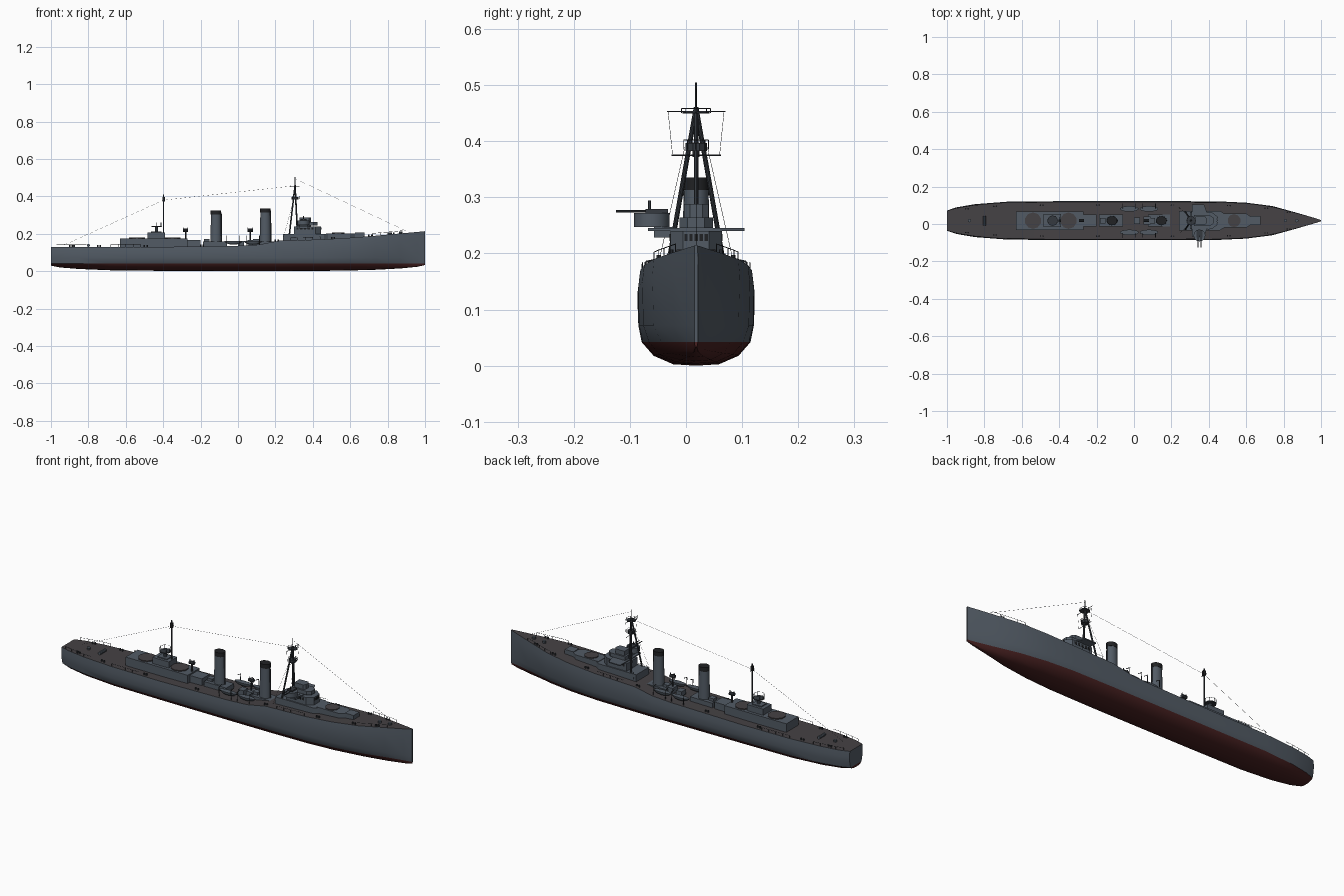
import bpy, bmesh, math
from mathutils import Vector, Matrix

cube = bpy.data.objects.get("Cube")
if cube:
    bpy.data.objects.remove(cube, do_unlink=True)

CENTRE_Y = 0.018  # ship centreline; a side mount makes the bounds uneven


def material(name, rgb):
    m = bpy.data.materials.new(name)
    m.use_nodes = True
    m.diffuse_color = (*rgb, 1)
    m.node_tree.nodes["Principled BSDF"].inputs["Base Color"].default_value = (*rgb, 1)
    return m


GREY = material("slate grey", (0.085, 0.105, 0.13))
DECK = material("deck brown grey", (0.06, 0.054, 0.058))
RED = material("bottom red", (0.065, 0.015, 0.015))
DARK = material("near black", (0.015, 0.016, 0.018))
STEEL = material("dark steel", (0.035, 0.041, 0.05))


def finish(name, bm, *mats, smooth=False):
    bmesh.ops.recalc_face_normals(bm, faces=bm.faces)
    me = bpy.data.meshes.new(name)
    bm.to_mesh(me)
    bm.free()
    for m in mats:
        me.materials.append(m)
    ob = bpy.data.objects.new(name, me)
    bpy.context.collection.objects.link(ob)
    ob.location.y = CENTRE_Y
    if smooth:
        bpy.ops.object.select_all(action='DESELECT')
        ob.select_set(True)
        bpy.context.view_layer.objects.active = ob
        bpy.ops.object.shade_smooth_by_angle(angle=math.radians(35))
    return ob


def add_box(bm, x0, x1, y0, y1, z0, z1):
    mat = Matrix.Translation(((x0 + x1) / 2, (y0 + y1) / 2, (z0 + z1) / 2))
    bmesh.ops.create_cube(bm, size=1, matrix=mat @ Matrix.Diagonal((x1 - x0, y1 - y0, z1 - z0, 1)))


def box(name, x0, x1, y0, y1, z0, z1, mat=GREY):
    bm = bmesh.new()
    add_box(bm, x0, x1, y0, y1, z0, z1)
    return finish(name, bm, mat)


def add_rod(bm, a, b, r, r2=None, sides=6):
    a, b = Vector(a), Vector(b)
    turn = (b - a).to_track_quat('Z', 'Y').to_matrix().to_4x4()
    bmesh.ops.create_cone(bm, cap_ends=True, segments=sides, radius1=r,
                          radius2=r if r2 is None else r2, depth=(b - a).length,
                          matrix=Matrix.Translation((a + b) / 2) @ turn)


def rods(name, pairs, r, mat=STEEL, sides=6):
    bm = bmesh.new()
    for a, b in pairs:
        add_rod(bm, a, b, r, sides=sides)
    return finish(name, bm, mat, smooth=sides > 8)


def prism(name, outline, z0, z1, mat=GREY):
    bm = bmesh.new()
    face = bm.faces.new([bm.verts.new((x, y, z0)) for x, y in outline])
    ext = bmesh.ops.extrude_face_region(bm, geom=[face])
    bmesh.ops.translate(bm, vec=(0, 0, z1 - z0),
                        verts=[v for v in ext["geom"] if isinstance(v, bmesh.types.BMVert)])
    return finish(name, bm, mat)


def house(name, x0, x1, w, z0, z1, nose=0.0):
    # deckhouse with a chamfered forward end
    return prism(name, [(x0, -w), (x1 - nose, -w), (x1, -w / 2), (x1, w / 2), (x1 - nose, w), (x0, w)], z0, z1)


def ring(cx, cy, r, z, n=8):
    pts = [(cx + r * math.cos(i * math.tau / n), cy + r * math.sin(i * math.tau / n), z) for i in range(n)]
    return list(zip(pts, pts[1:] + pts[:1]))


def railing(name, cx, cy, r, z, h):
    posts = [(a, (a[0], a[1], z + h)) for a, _ in ring(cx, cy, r, z)]
    rods(name, posts + ring(cx, cy, r, z + h), 0.0008)


# Hull stations: x, deck half-beam, waterline half-beam, deck height, keel height
STATIONS = [(-1, .054, .045, .13, .03), (-.95, .071, .064, .13, .02), (-.85, .088, .083, .13, .012),
            (-.68, .101, .096, .13, .005), (-.4, .104, .097, .13, .002), (0, .104, .097, .136, 0),
            (.11, .104, .097, .142, 0), (.22, .104, .097, .163, 0), (.45, .103, .095, .17, .002),
            (.6, .096, .084, .179, .004), (.74, .078, .062, .19, .008), (.87, .042, .03, .202, .015),
            (.96, .016, .009, .21, .024), (1, .003, .003, .214, .033)]


def deck_at(x):
    for a, b in zip(STATIONS, STATIONS[1:]):
        if x <= b[0]:
            t = (x - a[0]) / (b[0] - a[0])
            return a[1] + t * (b[1] - a[1]), a[3] + t * (b[3] - a[3])
    return STATIONS[-1][1], STATIONS[-1][3]


def half_section(bd, bw, zd, zk):
    zw = 0.042
    low = [(0, 0), (.42, .06), (.78, .42), (1, 1)]
    pts = [(bw * f, zk + (zw - zk) * t) for f, t in low]
    return pts + [(bw + (bd - bw) * .85, .072), (bd, zd - .03), (bd * .965, zd)]


bm = bmesh.new()
loops = []
for x, *dims in STATIONS:
    half = half_section(*dims)
    full = [(-y, z) for y, z in reversed(half)] + half[1:]
    loops.append([bm.verts.new((x, y, z)) for y, z in full])
count = len(loops[0])
for a, b in zip(loops, loops[1:]):
    for i in range(count):
        j = (i + 1) % count
        f = bm.faces.new((a[i], a[j], b[j], b[i]))
        f.material_index = 2 if i == count - 1 else int(3 <= i <= count - 5)
for ends in (loops[0], loops[-1]):
    bm.faces.new(ends[3:-3]).material_index = 1
    bm.faces.new(ends[:4] + ends[-4:])
finish("hull", bm, GREY, RED, DECK, smooth=True)

# Aft deckhouse with round dark gun pads and control house
house("aft_deckhouse", -.63, -.27, .05, .125, .175)
house("aft_deckhouse_step", -.27, -.2, .032, .125, .168)
for label, x in (("aft", -.54), ("forward", -.35)):
    rods("gun_pad_" + label, [((x, 0, .174), (x, 0, .18))], .044, DECK, 10)
box("aft_control_house", -.485, -.39, -.035, .035, .175, .207)
box("aft_control_roof", -.465, -.41, -.022, .022, .207, .212)
rods("aft_platform_post", [((-.435, 0, .21), (-.435, 0, .24))], .008, GREY, 10)
rods("aft_platform", [((-.435, 0, .237), (-.435, 0, .242))], .028, STEEL, 10)
railing("aft_platform_rail", -.435, 0, .027, .24, .02)
rods("aft_mast", [((-.398, 0, .175), (-.398, 0, .41))], .0035)
rods("aft_mast_yard", [((-.398, -.02, .375), (-.398, .02, .375))], .0012)
box("aft_mast_flag", -.403, -.391, -.006, .006, .372, .398, DARK)

# Funnels with black tops, on low casings
for label, x, top in (("aft", -.118, .325), ("forward", .146, .335)):
    house("casing_" + label, x - .07, x + .06, .032, .125, .158)
    box("engine_vent_" + label, x - .065, x - .035, -.014, .014, .158, .172)
    bm = bmesh.new()
    add_rod(bm, (x, 0, .14), (x, 0, top - .022), .03, .0265, 20)
    bmesh.ops.scale(bm, vec=(1, .84, 1), verts=bm.verts)
    finish("funnel_" + label, bm, GREY, smooth=True)
    bm = bmesh.new()
    add_rod(bm, (x, 0, top - .022), (x, 0, top), .028, .028, 20)
    bmesh.ops.scale(bm, vec=(1, .84, 1), verts=bm.verts)
    finish("funnel_cap_" + label, bm, DARK, smooth=True)
    rods("funnel_pipe_" + label, [((x + .03, 0, .15), (x + .028, 0, top - .01))], .003)

# Midship boxes and light gun mounts
box("midship_house_aft", 0, .032, -.018, .018, .13, .162)
box("midship_house_forward", .05, .088, -.022, .022, .13, .168)
for label, x in (("aft", -.28), ("middle", .065)):
    rods("light_mount_post_" + label, [((x, 0, .15), (x, 0, .212))], .004)
    rods("light_mount_" + label, [((x - .014, 0, .22), (x + .014, 0, .22))], .009, STEEL, 10)
    rods("light_barrels_" + label, [((x + s, 0, .22), (x + s, 0, .235)) for s in (-.012, .012)], .002)

# Ship's boats and their davits, both sides
for side, s in (("right", -1), ("left", 1)):
    for label, x in (("aft", -.025), ("forward", .08)):
        bm = bmesh.new()
        bmesh.ops.create_uvsphere(bm, u_segments=14, v_segments=8, radius=1,
                                  matrix=Matrix.Translation((x, s * .063, .162)) @ Matrix.Diagonal((.05, .015, .02, 1)))
        cut = bmesh.ops.bisect_plane(bm, geom=bm.verts[:] + bm.edges[:] + bm.faces[:], plane_co=(0, 0, .162),
                                     plane_no=(0, 0, 1), clear_outer=True)
        bmesh.ops.contextual_create(bm, geom=[e for e in cut["geom_cut"] if isinstance(e, bmesh.types.BMEdge)])
        finish(f"boat_{label}_{side}", bm, GREY, smooth=True)
        arms = []
        for d in (-.035, .035):
            p, q, r = [(x + d, s * y, z) for y, z in ((.088, .13), (.09, .185), (.066, .19))]
            arms += [(p, q), (q, r)]
        rods(f"davits_{label}_{side}", arms, .0018)

# Forward superstructure and bridge
house("bridge_base", .24, .5, .052, .155, .2, .04)
house("forward_deckhouse", .47, .63, .038, .16, .203, .03)
rods("forward_gun_pad", [((.535, 0, .2), (.535, 0, .207))], .035, DECK, 10)
box("foredeck_house", .625, .675, -.024, .024, .17, .207)
house("bridge_lower", .3, .445, .046, .2, .24, .03)
house("bridge_wings", .31, .39, .086, .24, .245, .015)
house("bridge_upper", .32, .425, .03, .245, .264, .02)
house("bridge_tower", .33, .39, .022, .264, .288, .01)
bm = bmesh.new()
for i in range(-2, 3):
    add_box(bm, .443, .447, i * .009 - .003, i * .009 + .003, .222, .235)
for s in (-1, 1):
    for i in range(5):
        add_box(bm, .312 + i * .02, .324 + i * .02, s * .046 - .001, s * .046 + .001, .222, .235)
finish("bridge_windows", bm, DARK)

# Side director mount with twin barrels
box("director_bracket", .325, .375, -.075, -.04, .228, .247)
rods("director", [((.35, -.079, .247), (.35, -.079, .272))], .032, GREY, 12)
box("director_breech", .335, .365, -.09, -.05, .272, .279, STEEL)
rods("director_barrels", [((x, -.07, .275), (x, -.143, .275)) for x in (.342, .358)], .0022)
rods("director_sight", [((.35, -.083, .278), (.35, -.083, .294))], .003)

# Tripod mast, lookout platforms, yards
top = Vector((.305, 0, .46))
rods("tripod_legs", [((.318, 0, .2), top), ((.275, -.046, .2), top), ((.275, .046, .2), top)], .0042, sides=10)
rods("topmast", [((.305, 0, .44), (.305, 0, .505))], .002)
rods("lookout_platform", [((.305, 0, .383), (.305, 0, .397))], .019, STEEL, 10)
railing("lookout_rail", .305, 0, .022, .385, .017)
rods("mast_head_platform", [((.305, 0, .449), (.305, 0, .452))], .024, STEEL, 10)
railing("mast_head_rail", .305, 0, .026, .45, .008)
rods("mast_yards", [((.305, -.052, .453), (.305, .052, .453)), ((.305, -.044, .375), (.305, .044, .375))], .0013)

# Thin wires
wires = [((-.398, 0, .38), (.305, 0, .457)), ((.305, 0, .495), (.9, 0, .215)), ((-.398, 0, .38), (-.93, 0, .14))]
for s in (-1, 1):
    wires += [((.305, s * .05, .453), (.305, s * .042, .375)), ((.3, s * .02, .39), (.24, s * .07, .17))]
rods("rigging", wires, .0005, sides=3)

# Deck edge fittings: stanchions, bollards, capstans, stern staff
posts, lines, bollards = [], [], []
for s in (-1, 1):
    for x0 in (-.97, -.68, .28, .72):
        edge = [(x0 + i * .04, s * deck_at(x0 + i * .04)[0] * .93, deck_at(x0 + i * .04)[1]) for i in range(5)]
        posts += [(p, (p[0], p[1], p[2] + .014)) for p in edge]
        rail = [q for _, q in posts[-5:]]
        lines += list(zip(rail, rail[1:]))
    for x in (-.9, -.75, -.5, -.2, .2, .5, .7, .82):
        w, z = deck_at(x)
        bollards += [((x + d, s * w * .8, z - .002), (x + d, s * w * .8, z + .01)) for d in (0, .014)]
rods("deck_rails", posts + lines, .0008)
rods("bollards", bollards, .004, STEEL, 8)
rods("capstans", [((x, 0, deck_at(x)[1] - .002), (x, 0, deck_at(x)[1] + .01)) for x in (.81, .87, -.88)], .009, GREY, 10)
rods("deck_winch", [((-.8, -.025, .138), (-.8, .025, .138))], .008, GREY, 10)
